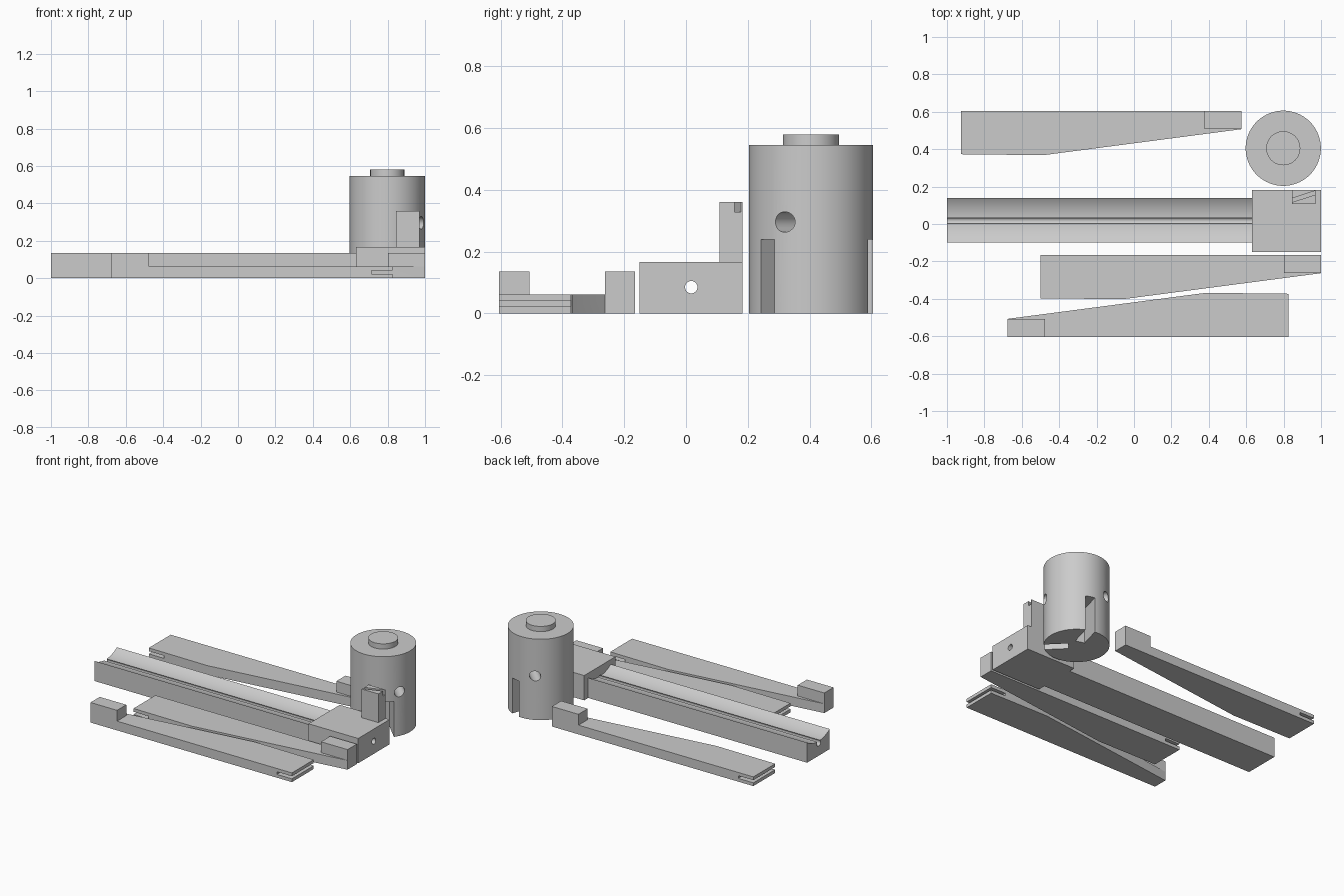
import bpy, bmesh, math
from mathutils import Matrix, Vector

if "Cube" in bpy.data.objects:
    bpy.data.objects.remove(bpy.data.objects["Cube"])

grey = bpy.data.materials.new("plain_grey")
grey.diffuse_color = (0.6, 0.6, 0.6, 1)
grey.use_nodes = True
grey.node_tree.nodes["Principled BSDF"].inputs["Base Color"].default_value = grey.diffuse_color


def finish(name, bm):
    bmesh.ops.recalc_face_normals(bm, faces=bm.faces)
    me = bpy.data.meshes.new(name)
    bm.to_mesh(me)
    bm.free()
    me.materials.append(grey)
    ob = bpy.data.objects.new(name, me)
    bpy.context.collection.objects.link(ob)
    return ob


def box(name, lo, hi, matrix=None):
    lo, hi = Vector(lo), Vector(hi)
    bm = bmesh.new()
    bmesh.ops.create_cube(bm, size=1)
    for v in bm.verts:
        v.co = Vector(a * b for a, b in zip(v.co, hi - lo)) + (lo + hi) / 2
    if matrix:
        bm.transform(matrix)
    return finish(name, bm)


def rod(name, centre, radius, length, axis=(0, 0, 1), sides=48):
    bm = bmesh.new()
    bmesh.ops.create_cone(bm, cap_ends=True, segments=sides, radius1=radius,
                          radius2=radius, depth=length)
    turn = Vector(axis).to_track_quat('Z', 'Y').to_matrix().to_4x4()
    bm.transform(Matrix.Translation(centre) @ turn)
    return finish(name, bm)


def prism(name, points, offset):
    bm = bmesh.new()
    face = bm.faces.new([bm.verts.new(p) for p in points])
    out = bmesh.ops.extrude_face_region(bm, geom=[face])
    verts = [g for g in out["geom"] if isinstance(g, bmesh.types.BMVert)]
    bmesh.ops.translate(bm, verts=verts, vec=offset)
    return finish(name, bm)


def combine(ob, tool, operation='DIFFERENCE'):
    mod = ob.modifiers.new("combine", 'BOOLEAN')
    mod.operation, mod.object, mod.solver = operation, tool, 'EXACT'
    bpy.context.view_layer.objects.active = ob
    bpy.ops.object.modifier_apply(modifier=mod.name)
    bpy.data.objects.remove(tool)


def smooth(ob):
    bpy.ops.object.select_all(action='DESELECT')
    ob.select_set(True)
    bpy.context.view_layer.objects.active = ob
    bpy.ops.object.shade_smooth_by_angle(angle=math.radians(30))


# Tapered arm with a raised drilled head and a slotted tip
def make_arm(name, matrix):
    outline = [(1, -0.165), (-0.5, -0.165), (-0.5, -0.397), (-0.06, -0.402), (1, -0.263)]
    arm = prism(name, [(x, y, 0) for x, y in outline], (0, 0, 0.062))
    combine(arm, box("head", (0.802, -0.263, 0), (1, -0.165, 0.135)), 'UNION')
    combine(arm, rod("head_hole", (0.9, -0.25, 0.068), 0.032, 0.4, (0, 1, 0)))
    combine(arm, box("tip_slot", (-0.6, -0.5, 0.022), (-0.388, -0.1, 0.04)))
    arm.data.transform(matrix)
    smooth(arm)


make_arm("middle_arm", Matrix())
make_arm("back_arm", Matrix.Translation((-0.425, 0.77, 0)))
make_arm("front_arm", Matrix.Translation((0.325, -0.77, 0)) @ Matrix.Rotation(math.pi, 4, 'Z'))

# Rail with a shallow round trough and a drilled channel
half, depth = 0.12, 0.037
radius = (half ** 2 + depth ** 2) / (2 * depth)
sweep = math.asin(half / radius)
profile = [(-1, 0.14, 0), (-1, -0.1, 0)]
for i in range(25):
    a = sweep * (i / 12 - 1)
    profile.append((-1, 0.02 + radius * math.sin(a),
                    0.135 - depth + radius * (1 - math.cos(a))))
rail = prism("rail", profile, (1.63, 0, 0))
combine(rail, rod("channel", (-0.2, 0.017, 0.085), 0.02, 2, (1, 0, 0)))
smooth(rail)

# End block with the same channel, and its sight post
block = box("end_block", (0.63, -0.15, 0), (1, 0.183, 0.167))
combine(block, box("post", (0.845, 0.108, 0.1), (0.97, 0.183, 0.36)), 'UNION')
combine(block, rod("channel", (0.8, 0.017, 0.085), 0.02, 1, (1, 0, 0)))
skew = Matrix.Translation((0.907, 0.147, 0)) @ Matrix.Rotation(math.radians(18), 4, 'Z')
combine(block, box("post_slot", (-0.15, -0.01, 0.328), (0.15, 0.01, 0.4), skew))
combine(block, rod("post_slot_end", (0.907, 0.147, 0.326), 0.012, 0.3,
                   (math.cos(math.radians(18)), math.sin(math.radians(18)), 0), 24))
smooth(block)

# Round hub with boss, axial bore, cross hole and three arm slots
cx, cy = 0.798, 0.405
hub = rod("hub", (cx, cy, 0.2725), 0.201, 0.545, sides=96)
combine(hub, rod("boss", (cx, cy, 0.48), 0.091, 0.2, sides=64), 'UNION')
combine(hub, rod("bore", (cx, cy, 0.3), 0.02, 1, sides=32))
combine(hub, rod("cross_hole", (cx + 0.048, cy + 0.048, 0.296), 0.033, 0.8, (1, -1, 0)))
for degrees in (-45, 75, 195):
    place = Matrix.Translation((cx, cy, 0)) @ Matrix.Rotation(math.radians(degrees), 4, 'Z')
    combine(hub, box("arm_slot", (0.05, -0.031, -0.1), (0.3, 0.031, 0.24), place))
smooth(hub)
